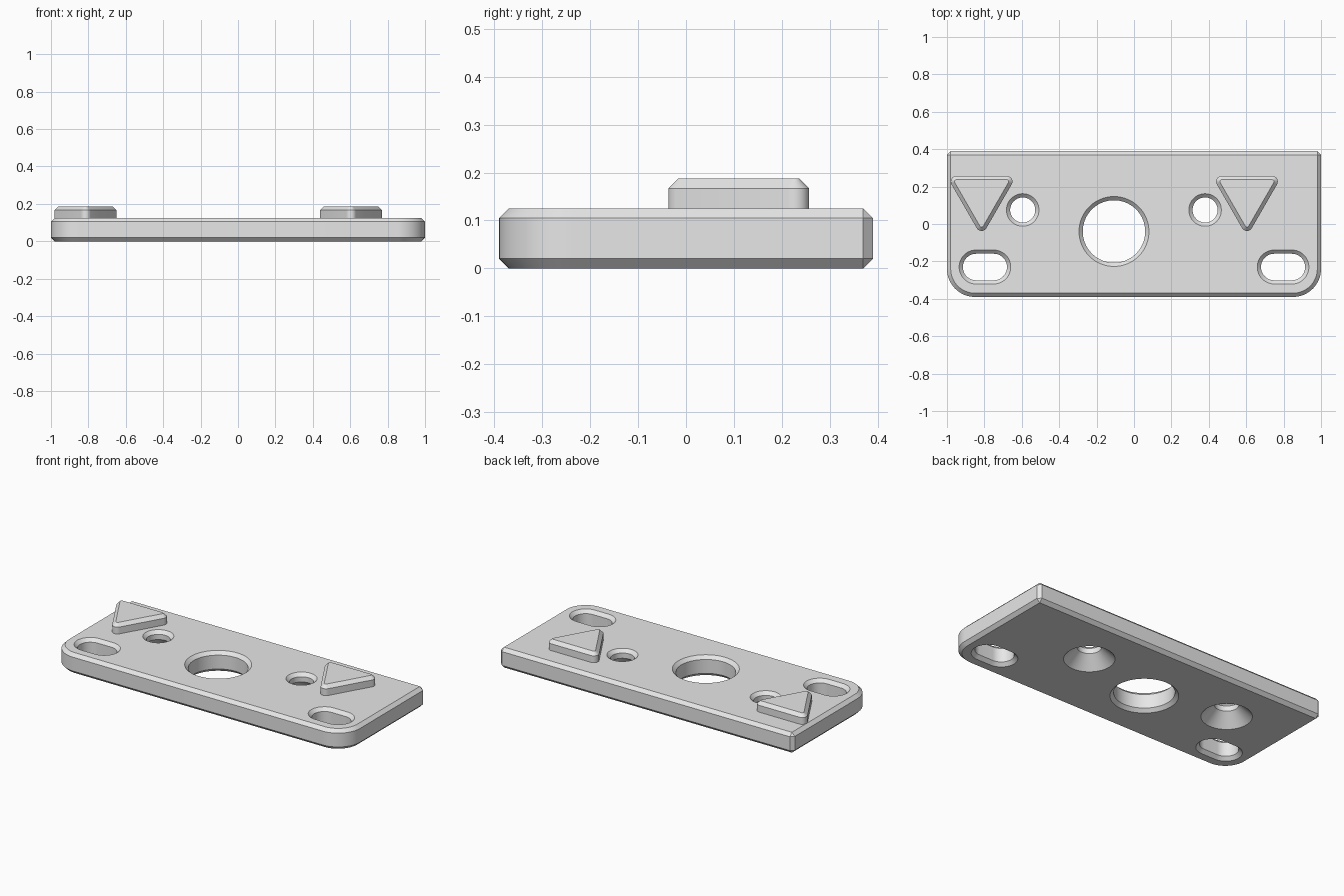
import bpy, bmesh
from math import sin, cos, radians

cube = bpy.data.objects.get("Cube")
if cube:
    bpy.data.objects.remove(cube, do_unlink=True)

TOP = 0.125      # plate thickness
CH = 0.02        # chamfer size
PAD_TOP = 0.187

grey = bpy.data.materials.new("light grey")
grey.use_nodes = True
COLOUR = (0.8, 0.8, 0.8, 1)
grey.diffuse_color = COLOUR
grey.node_tree.nodes["Principled BSDF"].inputs["Base Color"].default_value = COLOUR


def outline(corners, grow):
    """Points of a shape made of corner arcs: (x, y, radius, start, end, steps)."""
    pts = []
    for x, y, r, a0, a1, n in corners:
        for i in range(n + 1):
            a = radians(a0 + (a1 - a0) * i / n)
            pts.append((x + (r + grow) * cos(a), y + (r + grow) * sin(a)))
    return pts


def loft(name, corners, levels):
    """Closed solid through the outline, grown by an amount at each height."""
    bm = bmesh.new()
    rings = [[bm.verts.new((x, y, z)) for x, y in outline(corners, g)]
             for z, g in levels]
    count = len(rings[0])
    for low, high in zip(rings, rings[1:]):
        for i in range(count):
            j = (i + 1) % count
            bm.faces.new((low[i], low[j], high[j], high[i]))
    bm.faces.new(rings[0][::-1])
    bm.faces.new(rings[-1])
    bmesh.ops.remove_doubles(bm, verts=bm.verts, dist=1e-5)
    bmesh.ops.recalc_face_normals(bm, faces=bm.faces)
    mesh = bpy.data.meshes.new(name)
    bm.to_mesh(mesh)
    bm.free()
    mesh.materials.append(grey)
    obj = bpy.data.objects.new(name, mesh)
    bpy.context.collection.objects.link(obj)
    return obj


def activate(obj):
    bpy.ops.object.select_all(action='DESELECT')
    obj.select_set(True)
    bpy.context.view_layer.objects.active = obj


def circle(x, y, r):
    return [(x, y, r, 0, 354.375, 63)]


# Plate: round front corners, small cut back corners
R, X, Y = 0.15, 1.0, 0.39
plate = loft("plate", [
    (X - CH, Y - CH, CH, 0, 90, 1),
    (CH - X, Y - CH, CH, 90, 180, 1),
    (R - X, R - Y, R, 180, 270, 16),
    (X - R, R - Y, R, 270, 360, 16),
], [(0, -CH), (CH, 0), (TOP - CH, 0), (TOP, -CH)])

# Hole cutters, chamfered at both openings
E = 0.01
through = [(-E, CH + E), (CH, 0), (TOP - CH, 0), (TOP + E, CH + E)]
cutters = [loft("centre_hole_cutter", circle(-0.107, -0.04, 0.167), through)]
for x in (-0.797, 0.797):
    slot = [(x + 0.047, -0.23, 0.071, -90, 90, 24),
            (x - 0.047, -0.23, 0.071, 90, 270, 24)]
    cutters.append(loft("slot_cutter", slot, through))

# Screw holes, countersunk from below
sink = [(-E, 0.073 + E), (0.073, 0), (TOP - CH, 0), (TOP + E, CH + E)]
for x in (-0.595, 0.38):
    cutters.append(loft("screw_hole_cutter", circle(x, 0.075, 0.067), sink))

activate(plate)
for cutter in cutters:
    mod = plate.modifiers.new("hole", 'BOOLEAN')
    mod.operation = 'DIFFERENCE'
    mod.solver = 'EXACT'
    mod.object = cutter
    bpy.ops.object.modifier_apply(modifier=mod.name)
for cutter in cutters:
    bpy.data.objects.remove(cutter, do_unlink=True)

# Raised triangular pads pointing to the front
parts = [plate]
for name, x in (("right_triangle_pad", -0.815), ("left_triangle_pad", 0.604)):
    r, half = 0.03, 0.135
    parts.append(loft(name, [
        (x + half, 0.227, r, -30, 90, 8),
        (x - half, 0.227, r, 90, 210, 8),
        (x, -0.007, r, 210, 330, 8),
    ], [(TOP - 0.005, 0), (PAD_TOP - CH, 0), (PAD_TOP, -CH)]))

for part in parts:
    activate(part)
    bpy.ops.object.shade_smooth_by_angle(angle=radians(30))
